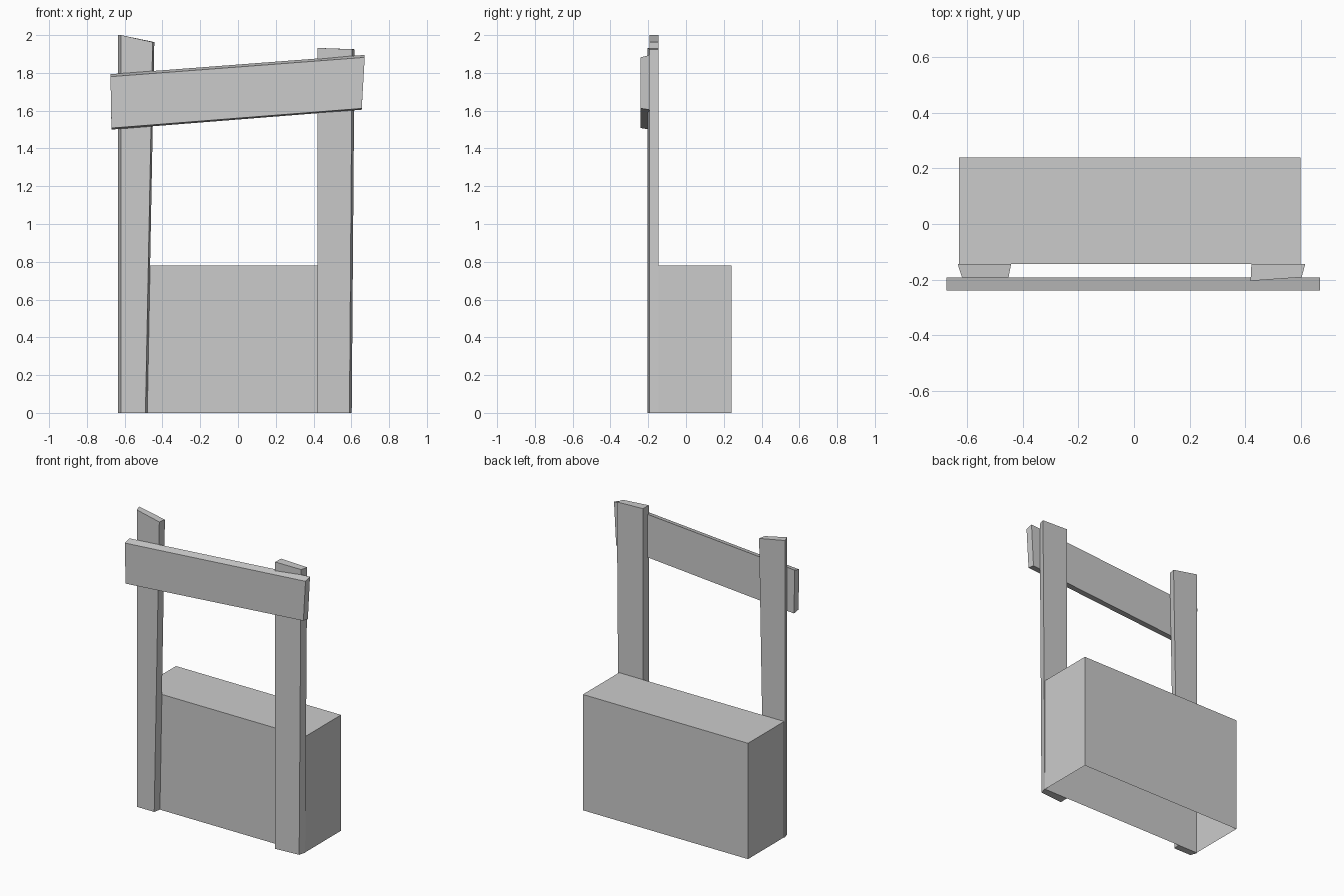
import bpy, bmesh

if "Cube" in bpy.data.objects:
    bpy.data.objects.remove(bpy.data.objects["Cube"])


def prism(name, start, end, open_start=False):
    """Solid spanning two matching quads; open_start leaves the first one out."""
    bm = bmesh.new()
    a = [bm.verts.new(p) for p in start]
    b = [bm.verts.new(p) for p in end]
    if not open_start:
        bm.faces.new(a[::-1])
    bm.faces.new(b)
    for i in range(4):
        j = (i + 1) % 4
        bm.faces.new((a[i], a[j], b[j], b[i]))
    mesh = bpy.data.meshes.new(name)
    bm.to_mesh(mesh)
    bm.free()
    obj = bpy.data.objects.new(name, mesh)
    bpy.context.collection.objects.link(obj)
    return obj


# Counter box, open underneath
base = [(-0.63, -0.145), (0.60, -0.145), (0.60, 0.24), (-0.63, 0.24)]
prism("counter_box", [(x, y, 0) for x, y in base],
      [(x, y, 0.78) for x, y in base], open_start=True)

# Left post: leaning inner edge, sloping top
prism("left_post",
      [(-0.62, -0.192, 0), (-0.49, -0.192, 0), (-0.48, -0.145, 0), (-0.635, -0.145, 0)],
      [(-0.62, -0.192, 2.0), (-0.452, -0.192, 1.963), (-0.443, -0.145, 1.963), (-0.635, -0.145, 2.0)])

# Right post: slightly shorter, leaning outer edge
prism("right_post",
      [(0.42, -0.205, 0), (0.59, -0.192, 0), (0.602, -0.145, 0), (0.423, -0.145, 0)],
      [(0.42, -0.205, 1.932), (0.604, -0.192, 1.925), (0.617, -0.145, 1.925), (0.423, -0.145, 1.932)])

# Crooked sign board across the posts, its back face a little taller
prism("sign_board",
      [(-0.67, -0.24, 1.508), (-0.67, -0.192, 1.50), (-0.675, -0.192, 1.793), (-0.675, -0.24, 1.78)],
      [(0.655, -0.24, 1.612), (0.655, -0.192, 1.605), (0.671, -0.192, 1.895), (0.671, -0.24, 1.882)])

# Make the faces of the solid parts point outwards
for obj in bpy.context.collection.objects:
    bm = bmesh.new()
    bm.from_mesh(obj.data)
    bmesh.ops.recalc_face_normals(bm, faces=bm.faces)
    bm.to_mesh(obj.data)
    bm.free()
